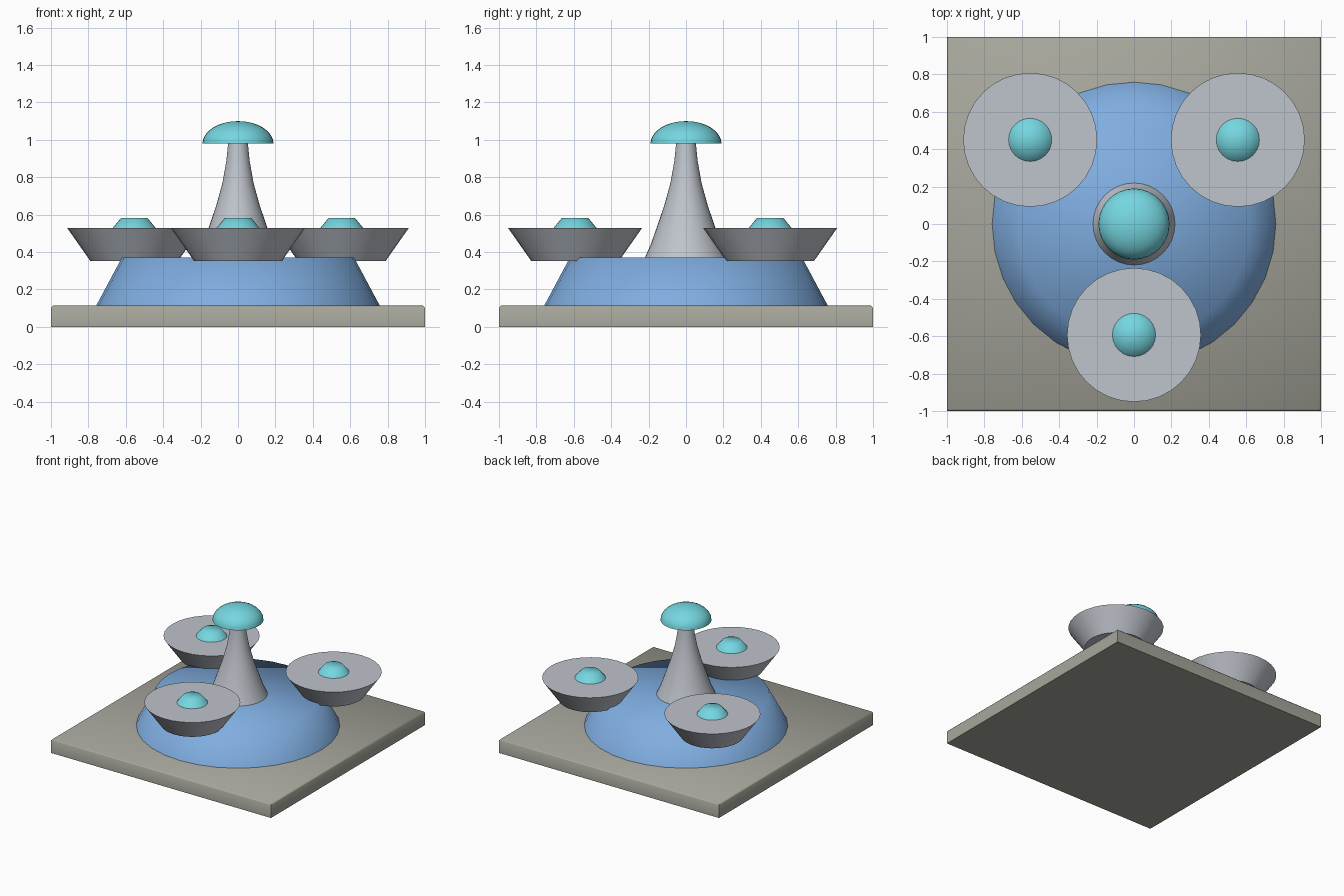
import bpy, bmesh, math

if "Cube" in bpy.data.objects:
    bpy.data.objects.remove(bpy.data.objects["Cube"])


def material(name, rgb):
    m = bpy.data.materials.new(name)
    m.diffuse_color = [((c + 0.055) / 1.055) ** 2.4 for c in rgb] + [1.0]
    m.use_nodes = True
    m.node_tree.nodes["Principled BSDF"].inputs["Base Color"].default_value = m.diffuse_color
    return m


stone = material("warm grey stone", (0.65, 0.65, 0.61))
grey = material("pale grey", (0.75, 0.77, 0.80))
blue = material("pool blue", (0.50, 0.68, 0.88))
teal = material("bright teal", (0.46, 0.84, 0.88))


def finish(name, bm, mat, angle, loc=(0, 0, 0)):
    bmesh.ops.recalc_face_normals(bm, faces=bm.faces)
    me = bpy.data.meshes.new(name)
    bm.to_mesh(me)
    bm.free()
    me.materials.append(mat)
    ob = bpy.data.objects.new(name, me)
    ob.location = loc
    bpy.context.collection.objects.link(ob)
    bpy.ops.object.select_all(action='DESELECT')
    ob.select_set(True)
    bpy.context.view_layer.objects.active = ob
    bpy.ops.object.shade_smooth_by_angle(angle=math.radians(angle))
    return ob


def lathe(name, profile, mat, segs=32, angle=40, loc=(0, 0, 0)):
    """Solid of revolution from (radius, z) points, capped at both ends."""
    bm = bmesh.new()
    rings = []
    for r, z in profile:
        if r < 1e-5:
            rings.append([bm.verts.new((0, 0, z))])
        else:
            rings.append([bm.verts.new((r * math.cos(2 * math.pi * i / segs),
                                        r * math.sin(2 * math.pi * i / segs), z))
                          for i in range(segs)])
    for a, b in zip(rings, rings[1:]):
        for i in range(segs):
            j = (i + 1) % segs
            if len(b) == 1:
                bm.faces.new((a[i], a[j], b[0]))
            else:
                bm.faces.new((a[i], a[j], b[j], b[i]))
    for ring in (rings[0], rings[-1]):
        if len(ring) > 2:
            bm.faces.new(ring)
    return finish(name, bm, mat, angle, loc)


# square base slab with a small chamfer round the top
bm = bmesh.new()
bmesh.ops.create_cube(bm, size=1)
for v in bm.verts:
    v.co = (v.co.x * 2, v.co.y * 2, (v.co.z + 0.5) * 0.113)
top_edges = [e for e in bm.edges if all(v.co.z > 0.1 for v in e.verts)]
bmesh.ops.bevel(bm, geom=top_edges, offset=0.01, segments=1, affect='EDGES')
finish("base_slab", bm, stone, 50)

# blue mound, soft shading over the rim
lathe("blue_mound", [(0.76, 0.11), (0.62, 0.372)], blue, 32, 80)

# flared central spire
lathe("central_spire", [(0.22, 0.37), (0.187, 0.445), (0.157, 0.53), (0.116, 0.65),
                        (0.083, 0.77), (0.062, 0.89), (0.052, 0.99)], grey)

# domed cap
dome = [(0.19 * math.cos(k * math.pi / 16), 0.98 + 0.12 * math.sin(k * math.pi / 16))
        for k in range(8)] + [(0, 1.10)]
lathe("spire_cap", dome, teal)

# three bowls, each with a small bud
for label, x, y in (("front", 0, -0.593), ("back_left", -0.555, 0.45), ("back_right", 0.555, 0.45)):
    lathe(label + "_bowl", [(0.235, 0.353), (0.358, 0.528)], grey, 32, 40, (x, y, 0))
    lathe(label + "_bud", [(0.118, 0.525), (0.07, 0.583)], teal, 24, 80, (x, y, 0))
